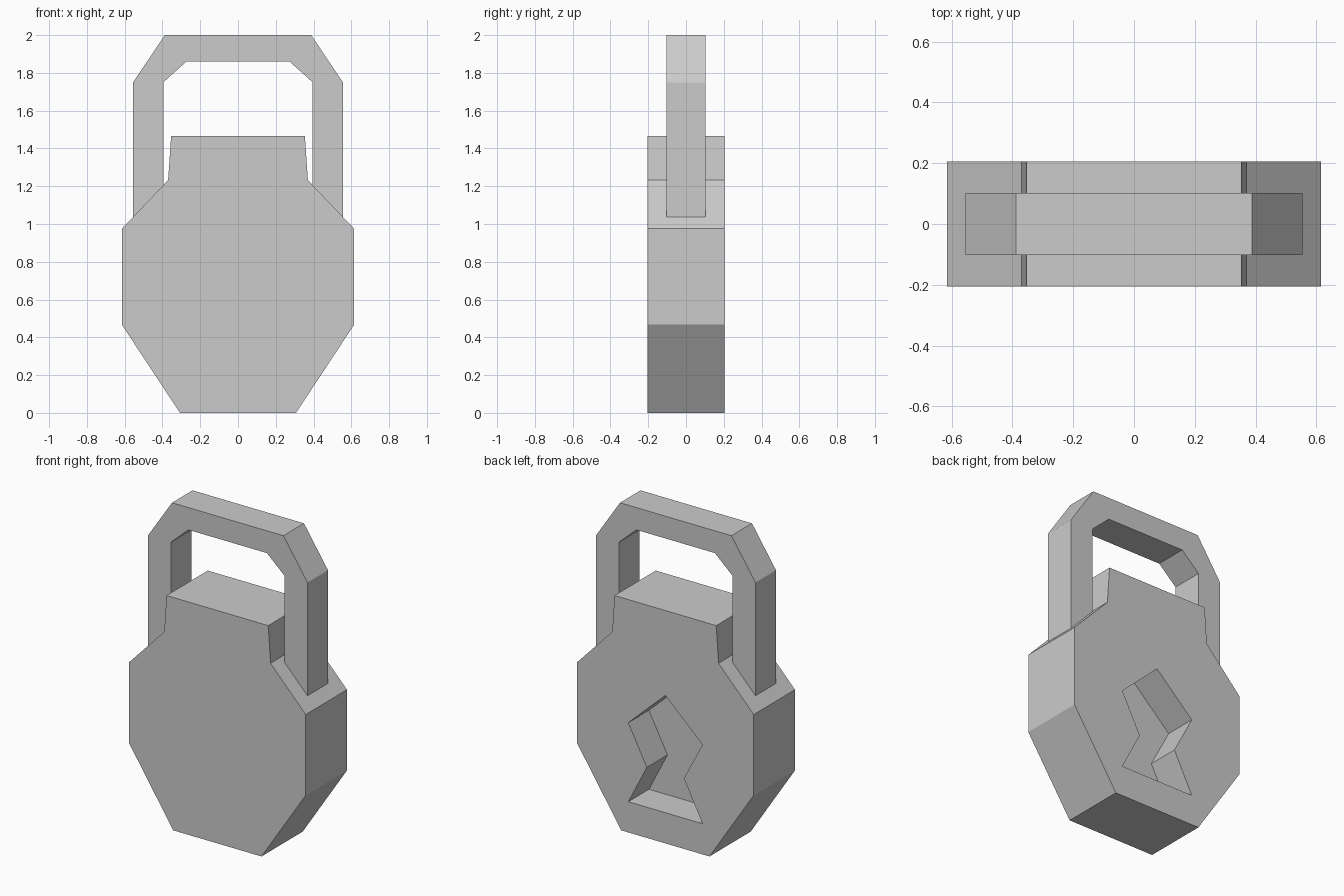
import bpy, bmesh

if "Cube" in bpy.data.objects:
    bpy.data.objects.remove(bpy.data.objects["Cube"])


def mirrored(half):
    """Close a right-hand half profile (bottom to top) by mirroring it in x."""
    return half + [(-x, z) for x, z in reversed(half) if x > 0]


def extrude_profile(name, profile, y0, y1):
    """Make a solid from an x-z outline, extruded along y."""
    bm = bmesh.new()
    face = bm.faces.new([bm.verts.new((x, y0, z)) for x, z in profile])
    out = bmesh.ops.extrude_face_region(bm, geom=[face], use_keep_orig=True)
    verts = [v for v in out["geom"] if isinstance(v, bmesh.types.BMVert)]
    bmesh.ops.translate(bm, verts=verts, vec=(0, y1 - y0, 0))
    bmesh.ops.recalc_face_normals(bm, faces=bm.faces)
    mesh = bpy.data.meshes.new(name)
    bm.to_mesh(mesh)
    bm.free()
    obj = bpy.data.objects.new(name, mesh)
    bpy.context.collection.objects.link(obj)
    return obj


# Lock body: faceted slab with a neck
body = extrude_profile("lock_body", mirrored([
    (0.307, 0), (0.615, 0.467), (0.615, 0.975),
    (0.37, 1.232), (0.354, 1.465)]), -0.205, 0.205)

# Keyhole recess: cut from the back to half the body depth
keyhole = extrude_profile("keyhole_cutter", mirrored([
    (0.258, 0.193), (0.129, 0.444), (0.258, 0.69), (0, 0.93)]), 0, 0.3)
keyhole.hide_render = True
cut = body.modifiers.new("keyhole", "BOOLEAN")
cut.operation = "DIFFERENCE"
cut.solver = "EXACT"
cut.object = keyhole
bpy.context.view_layer.objects.active = body
bpy.ops.object.modifier_apply(modifier=cut.name)
bpy.data.objects.remove(keyhole)

# Shackle: chamfered arch whose feet sink slightly into the sloped shoulders
outer = [(0.555, 1.02), (0.555, 1.75), (0.388, 2.0)]
inner = [(0.395, 1.18), (0.395, 1.75), (0.273, 1.86)]
arch = (outer + [(-x, z) for x, z in reversed(outer)]
        + [(-x, z) for x, z in inner] + inner[::-1])
extrude_profile("shackle", arch, -0.102, 0.102)
